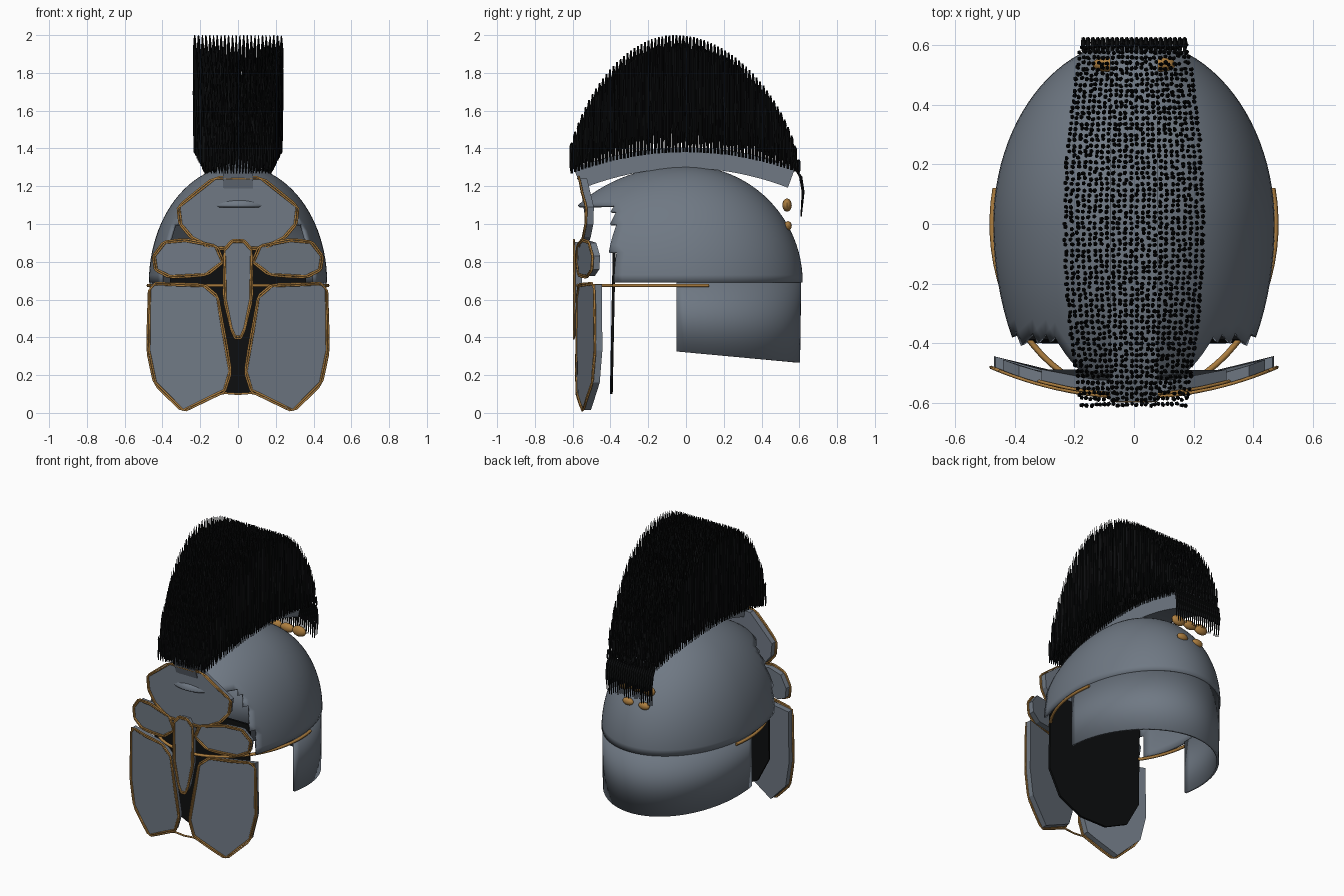
import bpy, bmesh, math, random
from mathutils import Vector

if "Cube" in bpy.data.objects:
    bpy.data.objects.remove(bpy.data.objects["Cube"])
random.seed(4)

def material(name, col):
    m = bpy.data.materials.new(name)
    m.diffuse_color = (*col, 1)
    m.use_nodes = True
    m.node_tree.nodes["Principled BSDF"].inputs["Base Color"].default_value = m.diffuse_color
    return m

BLACK = material("black_hair", (0.004, 0.0045, 0.005))
GOLD = material("bronze", (0.42, 0.21, 0.05))
STEEL = material("steel", (0.16, 0.19, 0.23))

def finish(name, bm, mat=STEEL, smooth=False, thick=0):
    bmesh.ops.recalc_face_normals(bm, faces=bm.faces)
    me = bpy.data.meshes.new(name)
    bm.to_mesh(me)
    bm.free()
    ob = bpy.data.objects.new(name, me)
    bpy.context.collection.objects.link(ob)
    me.materials.append(mat)
    if thick:
        s = ob.modifiers.new("thickness", 'SOLIDIFY')
        s.thickness, s.offset = thick, -1
    if smooth:
        bpy.ops.object.select_all(action='DESELECT')
        ob.select_set(True)
        bpy.context.view_layer.objects.active = ob
        bpy.ops.object.shade_smooth_by_angle(angle=math.radians(35))
    return ob

def tube(name, pts, r, cyclic=False):
    cu = bpy.data.curves.new(name, 'CURVE')
    cu.dimensions, cu.bevel_depth, cu.bevel_resolution = '3D', r, 1
    cu.use_fill_caps = True
    sp = cu.splines.new('POLY')
    sp.points.add(len(pts) - 1)
    for b, p in zip(sp.points, pts):
        b.co = (*p, 1)
    sp.use_cyclic_u = cyclic
    cu.materials.append(GOLD)
    ob = bpy.data.objects.new(name, cu)
    bpy.context.collection.objects.link(ob)
    bpy.ops.object.select_all(action='DESELECT')
    ob.select_set(True)
    bpy.context.view_layer.objects.active = ob
    bpy.ops.object.convert(target='MESH')

def slab(name, front, depth, mat=STEEL):
    bm = bmesh.new()
    a = [bm.verts.new(p) for p in front]
    b = [bm.verts.new((p[0], p[1] + depth, p[2])) for p in front]
    bm.faces.new(a)
    bm.faces.new(b[::-1])
    for i in range(len(a)):
        j = (i + 1) % len(a)
        bm.faces.new((a[i], b[i], b[j], a[j]))
    return finish(name, bm, mat)

def bent(x, z, y0=-0.58):
    return (x, y0 + 0.44 * x * x, z)

def plate(name, outline, y0=-0.58, depth=0.04):
    # bowed plate with an angular and a slightly wider bronze rim
    slab(name, [bent(x, z, y0) for x, z in outline], depth)
    cx = sum(p[0] for p in outline) / len(outline)
    cz = sum(p[1] for p in outline) / len(outline)
    for k, off in enumerate((0.0, 0.011)):
        pts = []
        n = len(outline)
        for i in range(n):
            p, q = Vector(outline[i]), Vector(outline[(i + 1) % n])
            for t in (0.12, 0.5, 0.88) if k else (0, 0.5):
                c = p.lerp(q, t)
                d = (c - Vector((cx, cz))).normalized() * off
                pts.append(bent(c.x + d.x, max(c.y + d.y, 0.007), y0 - 0.002))
        tube(f"{name}_rim_{k}", pts, 0.0055, True)

# dome: egg-shaped shell with the face opening removed
bm = bmesh.new()
bmesh.ops.create_uvsphere(bm, u_segments=96, v_segments=48, radius=1)
for v in bm.verts:
    v.co = (v.co.x * 0.472, v.co.y * (0.618 if v.co.y > 0 else 0.762), 0.69 + v.co.z * 0.62)
def outside(f):
    c = f.calc_center_median()
    return c.z < 0.69 or (c.y < -0.385 and c.z < 1.11)
bmesh.ops.delete(bm, geom=[f for f in bm.faces if outside(f)], context='FACES')
finish("dome", bm, smooth=True, thick=0.015)

# neck guard
bm = bmesh.new()
rows = []
a0 = math.asin(-0.05 / 0.605)
for i in range(49):
    a = a0 + (math.pi - 2 * a0) * i / 48
    x, y = 0.468 * math.cos(a), 0.61 * math.sin(a)
    rows.append((bm.verts.new((x, y, 0.69)), bm.verts.new((x, y * 0.99, 0.325 - 0.09 * (y + 0.05)))))
for p, q in zip(rows, rows[1:]):
    bm.faces.new((p[0], q[0], q[1], p[1]))
finish("neck_guard", bm, smooth=True, thick=0.015)

# bronze band round the front
pts = []
for i in range(41):
    a = math.radians(168 + 204 * i / 40)
    pts.append((0.475 * math.cos(a), 0.578 * math.sin(a), 0.675))
tube("front_band", pts, 0.01)

# face plates
cheek = [(0.18, 0.67), (0.465, 0.68), (0.47, 0.33), (0.435, 0.16), (0.29, 0.015),
         (0.14, 0.09), (0.075, 0.12), (0.045, 0.22), (0.085, 0.45), (0.11, 0.61)]
brow = [(0.44, 0.83), (0.385, 0.90), (0.28, 0.91), (0.12, 0.88), (0.085, 0.80),
        (0.17, 0.735), (0.36, 0.725), (0.43, 0.76)]
for side, s in (("left", -1), ("right", 1)):
    plate(side + "_cheek_plate", [(s * x, z) for x, z in cheek])
    plate(side + "_brow_plate", [(s * x, z) for x, z in brow])
half = [(0.12, 1.24), (0.31, 1.09), (0.30, 1.0), (0.24, 0.93), (0.13, 0.875)]
plate("forehead_plate", half + [(-x, z) for x, z in half[::-1]], -0.57)
half = [(0.03, 0.905), (0.07, 0.86), (0.065, 0.60), (0.035, 0.45), (0.015, 0.405)]
plate("nose_guard", half + [(-x, z) for x, z in half[::-1]], -0.592)
tube("chin_rim", [bent(x, z) for x, z in ((-0.14, 0.09), (-0.07, 0.105), (0, 0.10), (0.07, 0.105), (0.14, 0.09))], 0.006)

# dark face backing
half = [(0.36, 0.88), (0.36, 0.35), (0.27, 0.18), (0.10, 0.10)]
slab("face_backing", [(x, -0.405 + 0.02 * z, z) for x, z in half + [(-x, z) for x, z in half[::-1]]], 0.015, BLACK)

# crest holder: arched bar along the top
def base_z(y):
    return 1.385 - 0.11 * (y / 0.6) ** 2
bm = bmesh.new()
rings = []
for i in range(33):
    y = -0.595 + 1.175 * i / 32
    z, lo = base_z(y) + 0.02, base_z(y) - 0.09
    yl = y * 0.93
    rings.append([bm.verts.new(c) for c in ((-0.08, y, z), (0.08, y, z), (0.08, yl, lo), (-0.08, yl, lo))])
for p, q in zip(rings, rings[1:]):
    for k in range(4):
        bm.faces.new((p[k], p[k - 1], q[k - 1], q[k]))
bm.faces.new(rings[0])
bm.faces.new(rings[-1])
finish("crest_holder", bm, smooth=True)

# crest hair: rows of bristles tapered at both ends
def strand(bm, pts, radii, n=5):
    prev = None
    for p, r in zip(pts, radii):
        ring = [bm.verts.new((p[0] + r * math.cos(k * math.tau / n),
                              p[1] + r * math.sin(k * math.tau / n), p[2])) for k in range(n)]
        if prev:
            for k in range(n):
                bm.faces.new((prev[k - 1], prev[k], ring[k], ring[k - 1]))
        else:
            bm.faces.new(ring[::-1])
        prev = ring
    bm.faces.new(prev)

def top_z(y):
    d = y + 0.06
    u = min(abs(d) / (0.66 if d > 0 else 0.57), 1)
    return 1.3 + 0.7 * (1 - u * u) ** 0.68

bm = bmesh.new()
for i in range(66):
    y = -0.605 + 1.2 * i / 65
    width = 0.23 - 0.055 * (y / 0.6) ** 2
    for j in range(24):
        x = width * (2 * j / 23 - 1) + random.uniform(-0.003, 0.003)
        yy = y + random.uniform(-0.004, 0.004)
        lo = base_z(y) - 0.005
        hi = max(top_z(y), lo + 0.05)
        pts = []
        for t in (0, 0.2, 0.5, 0.88, 1):
            w = 0.003 if 0 < t < 0.9 else 0
            pts.append((x + random.uniform(-w, w), yy + random.uniform(-w, w), lo + (hi - lo) * t))
        strand(bm, pts, (0.003, 0.006, 0.0075, 0.006, 0.001))
finish("crest_hair", bm, BLACK)

# hair hanging at the back
bm = bmesh.new()
for j in range(22):
    x = -0.17 + 0.34 * j / 21
    e = random.uniform(-0.01, 0.02)
    strand(bm, [(x, 0.58, 1.29), (x, 0.607, 1.25), (x, 0.62, 1.17), (x, 0.61, 1.05 + e)],
           (0.006, 0.009, 0.008, 0.003))
finish("crest_tail", bm, BLACK)

# bronze clasps under the tail
for name, c, r in (("clasp_left", (-0.09, 0.535, 1.10), (0.05, 0.025, 0.035)),
                   ("clasp_middle", (0, 0.535, 1.10), (0.05, 0.025, 0.03)),
                   ("clasp_right", (0.09, 0.535, 1.10), (0.05, 0.025, 0.035)),
                   ("stud_left", (-0.06, 0.54, 0.99), (0.04, 0.02, 0.025)),
                   ("stud_right", (0.06, 0.54, 0.99), (0.04, 0.02, 0.025))):
    bm = bmesh.new()
    bmesh.ops.create_uvsphere(bm, u_segments=16, v_segments=10, radius=1)
    for v in bm.verts:
        v.co = [c[k] + v.co[k] * r[k] for k in range(3)]
    finish(name, bm, GOLD, smooth=True)
